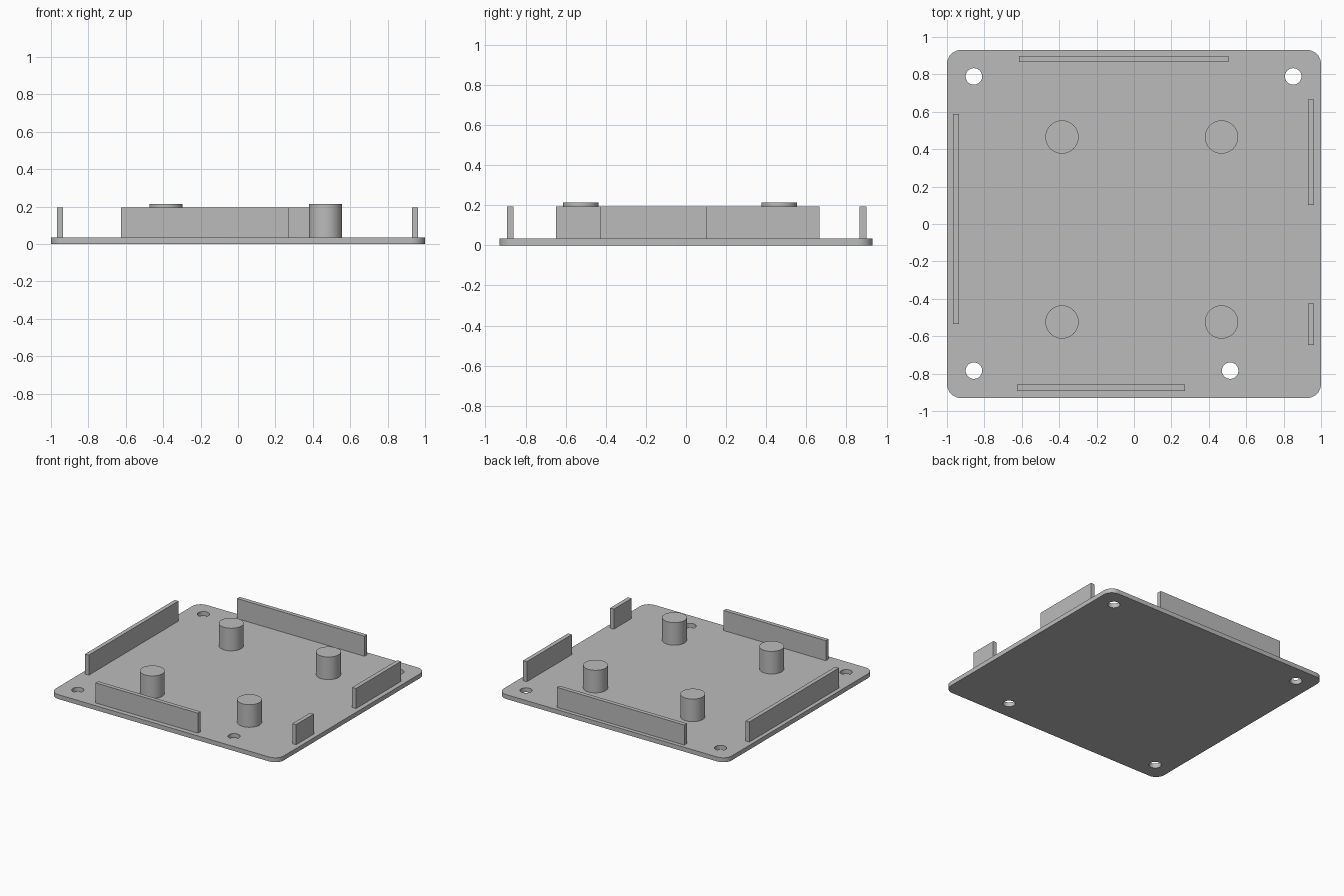
import bpy, bmesh
from math import radians

if "Cube" in bpy.data.objects:
    bpy.data.objects.remove(bpy.data.objects["Cube"], do_unlink=True)

PLATE_TOP, WALL_TOP, POST_TOP = 0.035, 0.194, 0.214
SINK = 0.01  # overlap of raised parts into the plate

grey = bpy.data.materials.new("light_grey")
grey.use_nodes = True
colour = (0.5, 0.5, 0.5, 1)
grey.diffuse_color = colour
grey.node_tree.nodes["Principled BSDF"].inputs["Base Color"].default_value = colour


def finish(obj, name):
    obj.name = name
    obj.data.materials.append(grey)
    return obj


def box(name, x0, x1, y0, y1, z0, z1):
    bpy.ops.mesh.primitive_cube_add(size=1, location=((x0 + x1) / 2, (y0 + y1) / 2, (z0 + z1) / 2))
    obj = bpy.context.object
    obj.scale = (x1 - x0, y1 - y0, z1 - z0)
    bpy.ops.object.transform_apply(location=False, rotation=False, scale=True)
    return finish(obj, name)


def cylinder(name, x, y, radius, z0, z1):
    bpy.ops.mesh.primitive_cylinder_add(vertices=48, radius=radius, depth=z1 - z0,
                                        location=(x, y, (z0 + z1) / 2))
    bpy.ops.object.shade_smooth_by_angle(angle=radians(30))
    return finish(bpy.context.object, name)


# Base plate with rounded vertical corners
plate = box("base_plate", -1, 1, -0.93, 0.93, 0, PLATE_TOP)
bm = bmesh.new()
bm.from_mesh(plate.data)
upright = [e for e in bm.edges if abs(e.verts[0].co.z - e.verts[1].co.z) > PLATE_TOP / 2]
bmesh.ops.bevel(bm, geom=upright, offset=0.075, segments=10, profile=0.5, affect='EDGES')
bm.to_mesh(plate.data)
bm.free()

# Screw holes through the plate
for x, y in [(-0.856, 0.789), (0.851, 0.789), (-0.856, -0.784), (0.514, -0.784)]:
    cutter = cylinder("hole_cutter", x, y, 0.044, -0.1, 0.1)
    cut = plate.modifiers.new("screw_hole", 'BOOLEAN')
    cut.operation, cut.solver, cut.object = 'DIFFERENCE', 'EXACT', cutter
    bpy.ops.object.select_all(action='DESELECT')
    bpy.context.view_layer.objects.active = plate
    plate.select_set(True)
    bpy.ops.object.modifier_apply(modifier=cut.name)
    bpy.data.objects.remove(cutter, do_unlink=True)
bpy.ops.object.shade_smooth_by_angle(angle=radians(30))

# Four support posts
for side, x in (("right", -0.385), ("left", 0.468)):
    for end, y in (("front", -0.524), ("back", 0.465)):
        cylinder(f"{end}_{side}_post", x, y, 0.089, PLATE_TOP - SINK, POST_TOP)

# Thin upright walls along the edges
walls = {
    "back_wall": (-0.615, 0.504, 0.866, 0.899),
    "front_wall": (-0.625, 0.273, -0.892, -0.859),
    "right_wall": (-0.968, -0.935, -0.534, 0.589),
    "left_back_wall": (0.93, 0.963, 0.102, 0.666),
    "left_front_wall": (0.93, 0.963, -0.648, -0.426),
}
for name, span in walls.items():
    box(name, *span, PLATE_TOP - SINK, WALL_TOP)
